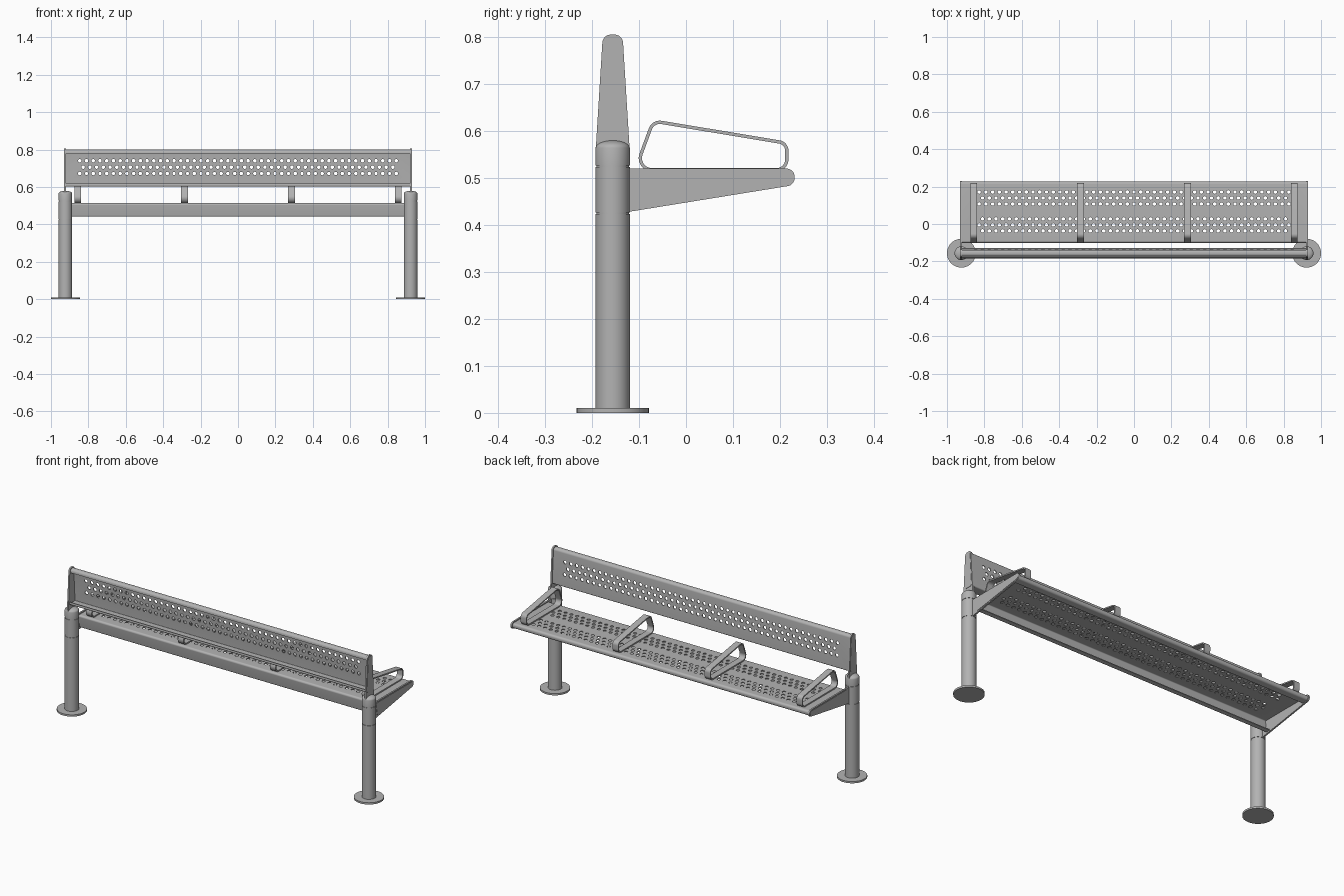
import bpy, bmesh, math
from mathutils import Vector, Matrix

cube = bpy.data.objects.get("Cube")
if cube:
    bpy.data.objects.remove(cube)

GREY = (0.45, 0.45, 0.45, 1)
steel = bpy.data.materials.new("grey_steel")
steel.use_nodes = True
steel.diffuse_color = GREY
steel.node_tree.nodes["Principled BSDF"].inputs["Base Color"].default_value = GREY


def finish(name, bm):
    """Turn a bmesh into a shaded object."""
    bmesh.ops.recalc_face_normals(bm, faces=bm.faces)
    mesh = bpy.data.meshes.new(name)
    bm.to_mesh(mesh)
    bm.free()
    mesh.materials.append(steel)
    obj = bpy.data.objects.new(name, mesh)
    bpy.context.collection.objects.link(obj)
    return obj


def select(obj):
    bpy.ops.object.select_all(action='DESELECT')
    obj.select_set(True)
    bpy.context.view_layer.objects.active = obj


def smooth(obj):
    select(obj)
    bpy.ops.object.shade_smooth_by_angle(angle=math.radians(30))


def fillet(corners, steps=8):
    """Round (y, z, radius) corners into a list of points."""
    pts = []
    for i, (y, z, r) in enumerate(corners):
        p = Vector((y, z))
        if r == 0:
            pts.append(p)
            continue
        u = (Vector(corners[i - 1][:2]) - p).normalized()
        v = (Vector(corners[(i + 1) % len(corners)][:2]) - p).normalized()
        half = u.angle(v) / 2
        centre = p + (u + v).normalized() * r / math.sin(half)
        t = r / math.tan(half)
        a, b = p + u * t - centre, p + v * t - centre
        pts += [centre + a.lerp(b, k / steps).normalized() * r for k in range(steps + 1)]
    return pts


def ribbon(name, corners, thick, x0, x1, closed=False):
    """Bent sheet: a path thickened to its left and extruded along x."""
    pts = fillet(corners)
    n = len(pts)
    bm = bmesh.new()
    rings = []
    for i, p in enumerate(pts):
        before = pts[i - 1] if closed or i else None
        after = pts[(i + 1) % n] if closed or i < n - 1 else None
        d0 = (p - before).normalized() if before else (after - p).normalized()
        d1 = (after - p).normalized() if after else d0
        d = (d0 + d1).normalized()
        q = p + Vector((-d.y, d.x)) * thick / max(d.dot(d0), 0.4)
        rings.append([bm.verts.new(c) for c in
                      ((x0, *p), (x1, *p), (x1, *q), (x0, *q))])
    for i in range(n if closed else n - 1):
        a, b = rings[i], rings[(i + 1) % n]
        for k in range(4):
            bm.faces.new((a[k], a[(k + 1) % 4], b[(k + 1) % 4], b[k]))
    if not closed:
        bm.faces.new(rings[0])
        bm.faces.new(rings[-1])
    return finish(name, bm)


def plate(name, corners, x0, x1):
    """Flat rounded outline extruded along x."""
    bm = bmesh.new()
    face = bm.faces.new([bm.verts.new((x0, *p)) for p in fillet(corners)])
    out = bmesh.ops.extrude_face_region(bm, geom=[face])
    bmesh.ops.translate(bm, vec=(x1 - x0, 0, 0),
                        verts=[v for v in out["geom"] if isinstance(v, bmesh.types.BMVert)])
    smooth(finish(name, bm))


def perforate(obj, rows, columns, place, turn):
    """Punch staggered rows of round holes."""
    bm = bmesh.new()
    for j, row in enumerate(rows):
        count = columns - j % 2
        for i in range(count):
            x = (i - (count - 1) / 2) * PITCH
            bmesh.ops.create_cone(bm, cap_ends=True, segments=12, radius1=0.0095,
                                  radius2=0.0095, depth=0.03,
                                  matrix=Matrix.Translation(place(x, row)) @ turn)
    cutter = finish("hole_cutter", bm)
    cutter.hide_render = True
    mod = obj.modifiers.new("holes", 'BOOLEAN')
    mod.operation, mod.solver, mod.object = 'DIFFERENCE', 'EXACT', cutter
    select(obj)
    bpy.ops.object.modifier_apply(modifier=mod.name)
    bpy.data.objects.remove(cutter)


PITCH = 0.036
POST_X, POST_Y = 0.923, -0.156

# Profiles as (y, z, corner radius)
back_sheet = [(-0.182, 0.618, 0), (-0.184, 0.603, 0.006), (-0.127, 0.603, 0.006),
              (-0.139, 0.8, 0.015), (-0.172, 0.8, 0.015), (-0.174, 0.78, 0)]
back_end = [(-0.192, 0.562, 0), (-0.12, 0.562, 0), (-0.135, 0.805, 0.018), (-0.177, 0.805, 0.018)]
back_pad = [(-0.185, 0.602, 0.012), (-0.127, 0.602, 0.012), (-0.139, 0.8, 0.014), (-0.173, 0.8, 0.014)]
seat_sheet = [(0.19, 0.482, 0), (0.226, 0.488, 0.012), (0.226, 0.514, 0.012),
              (-0.102, 0.514, 0.01), (-0.091, 0.44, 0.008), (-0.065, 0.444, 0)]
seat_end = [(-0.14, 0.425, 0), (0.231, 0.485, 0.017), (0.231, 0.52, 0.017), (-0.14, 0.52, 0)]
seat_pad = [(-0.092, 0.439, 0.012), (0.226, 0.489, 0.012), (0.226, 0.514, 0.012), (-0.104, 0.514, 0.012)]
arm_loop = [(-0.113, 0.514, 0.028), (0.218, 0.514, 0.025), (0.218, 0.577, 0.022), (-0.072, 0.625, 0.025)]

# Perforated backrest and seat
backrest = ribbon("backrest", back_sheet, 0.005, -0.921, 0.921)
perforate(backrest, (0.74, 0.706, 0.672), 48,
          lambda x, z: (x, -0.133, z), Matrix.Rotation(math.pi / 2, 4, 'X'))
smooth(backrest)
seat = ribbon("seat", seat_sheet, 0.005, -0.921, 0.921)
perforate(seat, (0.171, 0.139, 0.107, 0.027, -0.005, -0.037), 47,
          lambda x, y: (x, y, 0.514), Matrix.Identity(4))
smooth(seat)

# Armrest loops
for i, x in enumerate((-0.857, -0.286, 0.286, 0.857)):
    smooth(ribbon(f"armrest_{i + 1}", arm_loop, 0.007, x - 0.018, x + 0.018, closed=True))

# Posts with foot discs, clamp grooves and domed caps; end plates
R = 0.0365
post_profile = [(0, 0), (0.077, 0), (0.077, 0.01), (R, 0.01)]
for z in (0.425, 0.525):
    post_profile += [(R, z - 0.002), (R - 0.002, z - 0.002), (R - 0.002, z + 0.002), (R, z + 0.002)]
post_profile += [(R, 0.564)]
post_profile += [(R * math.cos(a), 0.564 + 0.016 * math.sin(a))
                 for a in (math.radians(15 * k) for k in range(1, 7))]

for side, s in (("left", 1), ("right", -1)):
    bm = bmesh.new()
    verts = [bm.verts.new((r, 0, z)) for r, z in post_profile]
    edges = [bm.edges.new(pair) for pair in zip(verts, verts[1:])]
    bmesh.ops.spin(bm, geom=verts + edges, axis=(0, 0, 1), cent=(0, 0, 0),
                   angle=math.tau, steps=40, use_duplicate=False)
    bmesh.ops.remove_doubles(bm, verts=bm.verts, dist=0.0001)
    post = finish(f"{side}_post", bm)
    post.location = (s * POST_X, POST_Y, 0)
    smooth(post)
    plate(f"{side}_backrest_end", back_end, s * 0.92, s * 0.929)
    plate(f"{side}_backrest_end_pad", back_pad, s * 0.928, s * 0.931)
    plate(f"{side}_seat_end", seat_end, s * 0.92, s * 0.929)
    plate(f"{side}_seat_end_pad", seat_pad, s * 0.928, s * 0.931)
